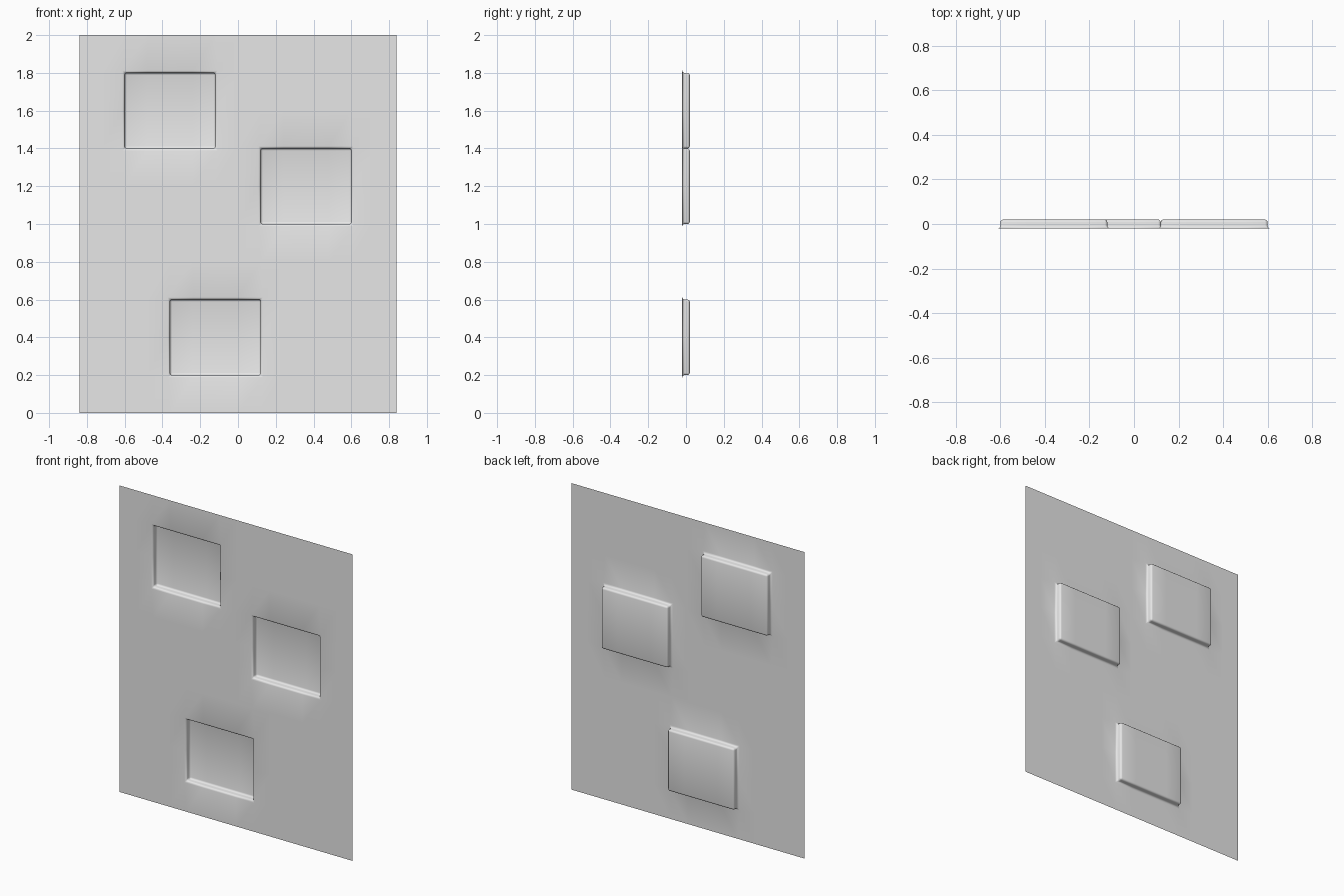
import bpy, bmesh
from mathutils import Matrix, Vector

cube = bpy.data.objects.get("Cube")
if cube:
    bpy.data.objects.remove(cube, do_unlink=True)

CELL_X, CELL_Z = 0.12, 0.2
COLS, ROWS = 14, 10
DEPTH = 0.04
# Lower left cell of each recess, counted from the panel's lower left corner
RECESSES = [(2, 7), (8, 5), (4, 1)]
WIDE, HIGH = 4, 2

grey = bpy.data.materials.new("light grey")
grey.use_nodes = True
grey.diffuse_color = (0.8, 0.8, 0.8, 1)
grey.node_tree.nodes["Principled BSDF"].inputs["Base Color"].default_value = (0.8, 0.8, 0.8, 1)

# Flat upright sheet of cells, facing the front
bm = bmesh.new()
rows = [[bm.verts.new(((c - COLS / 2) * CELL_X, -DEPTH / 2, r * CELL_Z))
         for c in range(COLS + 1)] for r in range(ROWS + 1)]
cells = {}
for r in range(ROWS):
    for c in range(COLS):
        cells[c, r] = bm.faces.new((rows[r][c], rows[r][c + 1],
                                    rows[r + 1][c + 1], rows[r + 1][c]))

# Push each recess back from the sheet
for c0, r0 in RECESSES:
    block = [cells[c0 + i, r0 + j] for i in range(WIDE) for j in range(HIGH)]
    made = bmesh.ops.extrude_face_region(bm, geom=block)["geom"]
    bmesh.ops.delete(bm, geom=[f for f in block if f.is_valid], context="FACES")
    moved = [v for v in made if isinstance(v, bmesh.types.BMVert)]
    bmesh.ops.translate(bm, verts=moved, vec=(0, DEPTH, 0))
bm.normal_update()

# Round the rims, the wall corners and the floor edges
folds = [e for e in bm.edges if len(e.link_faces) == 2 and e.calc_face_angle() > 1]
bmesh.ops.bevel(bm, geom=folds, offset=0.012, segments=3, profile=0.5,
                affect="EDGES", clamp_overlap=True)
bmesh.ops.recalc_face_normals(bm, faces=bm.faces)
if sum(f.normal.y * f.calc_area() for f in bm.faces) > 0:
    bmesh.ops.reverse_faces(bm, faces=bm.faces)

mesh = bpy.data.meshes.new("recessed_panel")
bm.to_mesh(mesh)
bm.free()
mesh.materials.append(grey)
mesh.shade_smooth()
panel = bpy.data.objects.new("recessed_panel", mesh)
bpy.context.collection.objects.link(panel)
